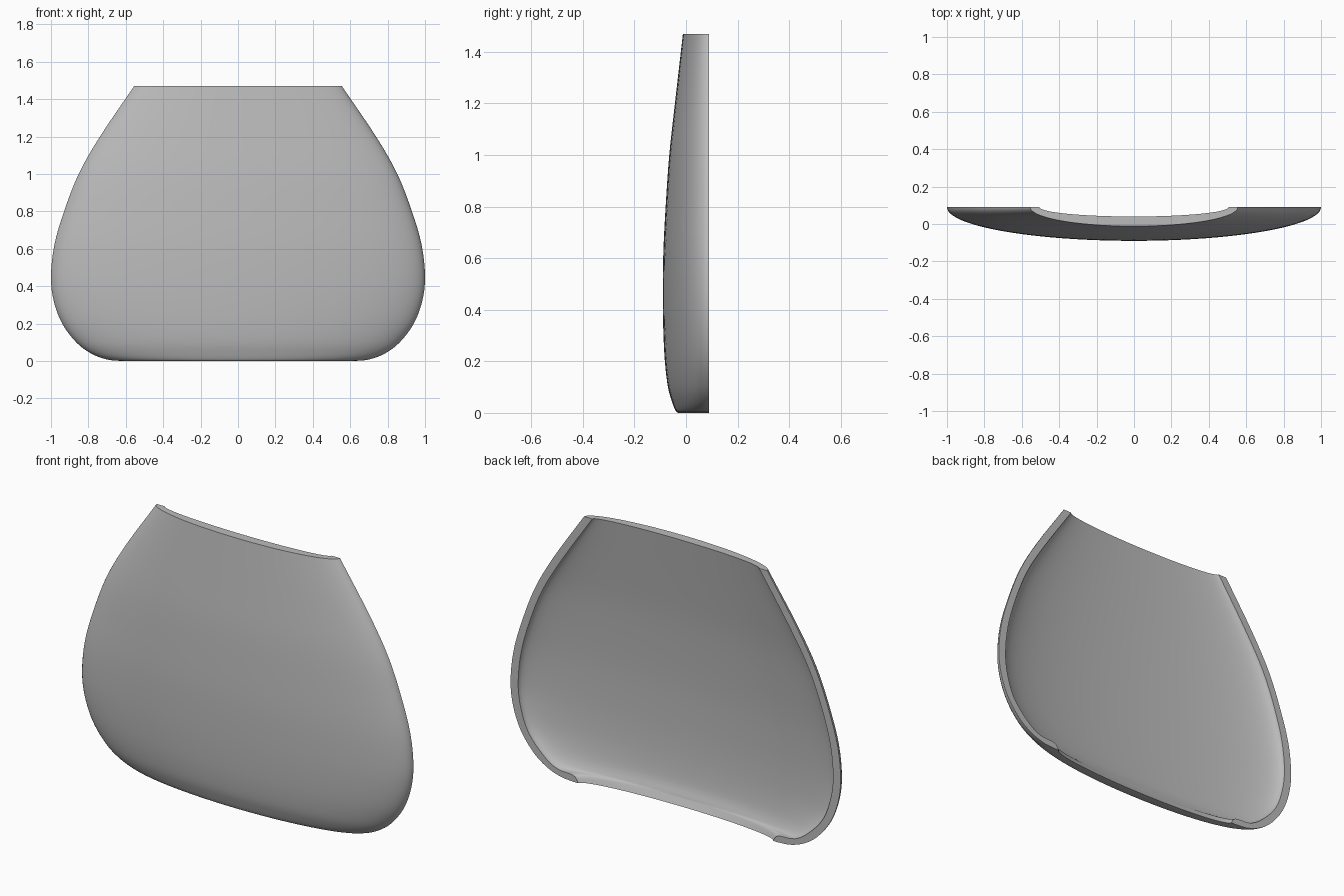
import bpy, bmesh, math
from mathutils import Vector

cube = bpy.data.objects.get("Cube")
if cube:
    bpy.data.objects.remove(cube, do_unlink=True)

BACK = 0.09     # flat plane of the rear rim
COLS = 48       # segments across the shell
STEPS = 4       # spline steps between profile points

# Profiles from bottom to top: height, half width, front depth
OUTER = [(0, .62, -.03), (.008, .70, -.04), (.04, .785, -.053), (.1, .865, -.07),
         (.2, .94, -.082), (.32, .985, -.088), (.45, 1, -.09), (.62, .982, -.088),
         (.8, .93, -.079), (1, .852, -.065), (1.2, .738, -.043), (1.47, .555, -.012)]
INNER = [(0, .59, .02), (.035, .62, .002), (.046, .72, -.002), (.1, .805, -.021),
         (.2, .893, -.034), (.32, .938, -.041), (.45, .954, -.043), (.62, .937, -.041),
         (.8, .887, -.032), (1, .807, -.017), (1.2, .688, .006), (1.47, .505, .04)]


def smooth_profile(points):
    """Catmull-Rom curve through the profile points."""
    p = [Vector(q) for q in points]
    p = [2 * p[0] - p[1]] + p + [2 * p[-1] - p[-2]]
    rows = []
    for a, b, c, d in zip(p, p[1:], p[2:], p[3:]):
        for i in range(STEPS):
            t = i / STEPS
            rows.append(0.5 * (2 * b + (c - a) * t + (2 * a - 5 * b + 4 * c - d) * t ** 2
                               + (3 * b - a - 3 * c + d) * t ** 3))
    rows.append(p[-2])
    return rows


def add_skin(bm, points):
    """Grid of half-elliptical rows that bulge to the front."""
    grid = []
    for z, w, front in smooth_profile(points):
        row = []
        for j in range(COLS + 1):
            a = math.pi * j / COLS
            row.append(bm.verts.new((-w * math.cos(a), BACK - (BACK - front) * math.sin(a),
                                     max(z, 0))))
        grid.append(row)
    for r, s in zip(grid, grid[1:]):
        bridge(bm, r, s)
    return grid


def bridge(bm, a, b):
    for i in range(len(a) - 1):
        bm.faces.new((a[i], a[i + 1], b[i + 1], b[i]))


# Curved shell: outer and inner skins joined by the rim
bm = bmesh.new()
outer, inner = add_skin(bm, OUTER), add_skin(bm, INNER)
for k in (0, -1):
    bridge(bm, outer[k], inner[k])                                  # bottom and top edges
    bridge(bm, [r[k] for r in outer], [r[k] for r in inner])        # side rims
bmesh.ops.recalc_face_normals(bm, faces=bm.faces)
mesh = bpy.data.meshes.new("curved_shell")
bm.to_mesh(mesh)
bm.free()
shell = bpy.data.objects.new("curved_shell", mesh)
bpy.context.collection.objects.link(shell)

# Plain grey
grey = bpy.data.materials.new("plain_grey")
grey.use_nodes = True
colour = (0.5, 0.5, 0.5, 1)
grey.diffuse_color = colour
grey.node_tree.nodes["Principled BSDF"].inputs["Base Color"].default_value = colour
mesh.materials.append(grey)

bpy.ops.object.select_all(action='DESELECT')
shell.select_set(True)
bpy.context.view_layer.objects.active = shell
bpy.ops.object.shade_smooth_by_angle(angle=math.radians(40))
